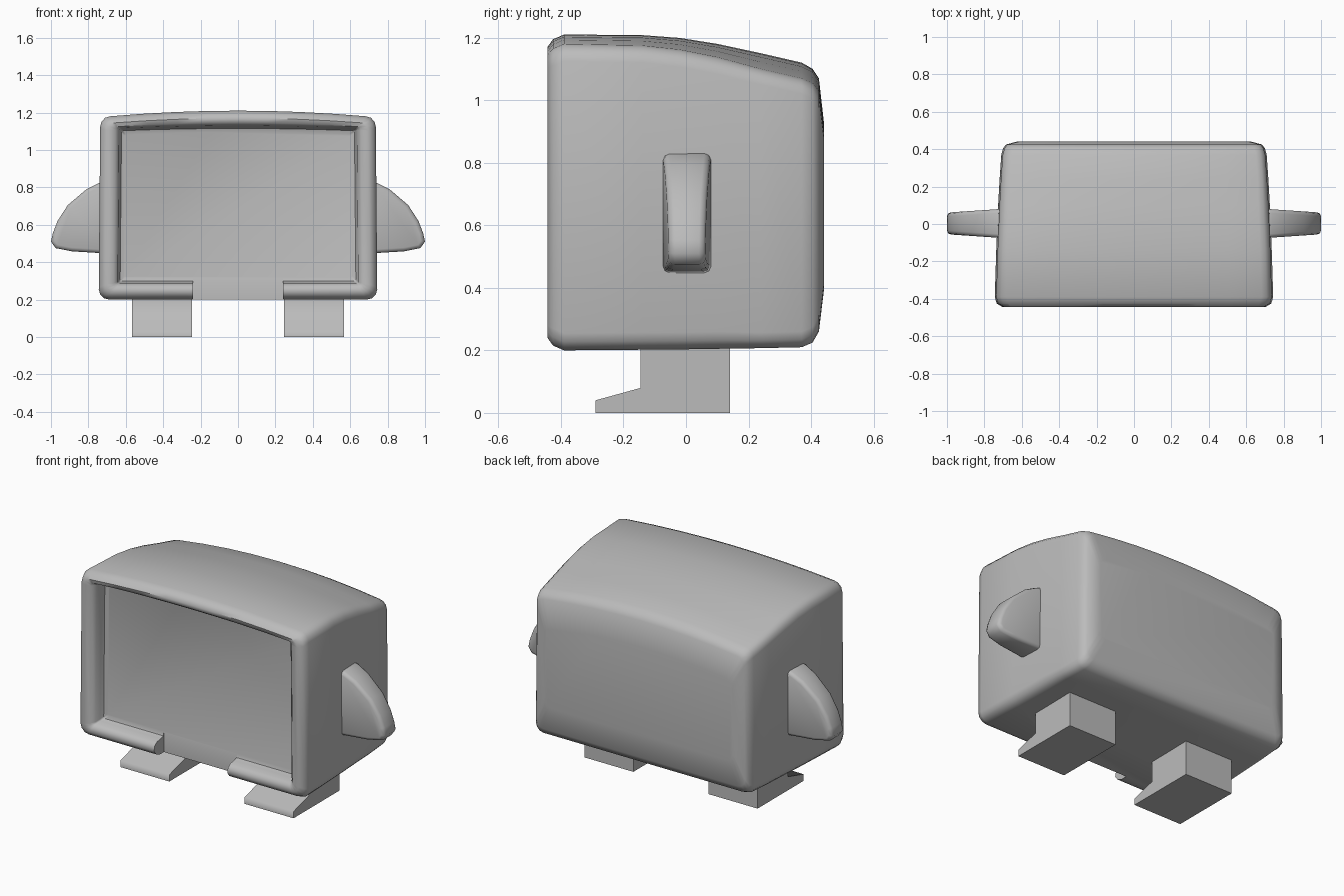
import bpy, bmesh, math

cube = bpy.data.objects.get("Cube")
if cube:
    bpy.data.objects.remove(cube, do_unlink=True)

grey = bpy.data.materials.new("plain_grey")
grey.use_nodes = True
grey.diffuse_color = (0.5, 0.5, 0.5, 1)
grey.node_tree.nodes["Principled BSDF"].inputs["Base Color"].default_value = (0.5, 0.5, 0.5, 1)


def make_object(name, bm):
    bmesh.ops.recalc_face_normals(bm, faces=bm.faces)
    mesh = bpy.data.meshes.new(name)
    bm.to_mesh(mesh)
    bm.free()
    obj = bpy.data.objects.new(name, mesh)
    bpy.context.collection.objects.link(obj)
    mesh.materials.append(grey)
    return obj


def select_only(obj):
    bpy.ops.object.select_all(action="DESELECT")
    bpy.context.view_layer.objects.active = obj
    obj.select_set(True)


def apply_modifier(obj, kind, **settings):
    mod = obj.modifiers.new(kind.title(), kind)
    for key, value in settings.items():
        setattr(mod, key, value)
    select_only(obj)
    bpy.ops.object.modifier_apply(modifier=mod.name)


def smooth(obj, degrees):
    select_only(obj)
    bpy.ops.object.shade_smooth_by_angle(angle=math.radians(degrees))


def section(y, w, z0, z1, r, crown):
    """Rounded rectangle with an arched top edge."""
    pts = []
    for cx, cz, start in ((w - r, z0 + r, -90), (w - r, z1 - crown - r, 0),
                          (r - w, z1 - crown - r, 90), (r - w, z0 + r, 180)):
        for i in range(4):
            a = math.radians(start + 30 * i)
            pts.append((cx + r * math.cos(a), y, cz + r * math.sin(a)))
        if start == 0:
            for i in range(1, 8):
                u = 1 - i / 4
                pts.append(((w - r) * u, y, z1 - crown * u * u))
    # sides lean in slightly towards the top
    return [(x * (1 - 0.012 * (z - z0) / (z1 - z0)), py, z) for x, py, z in pts]


def prism(name, outline, place, thick):
    """Extrude an outline both ways; place maps (a, b, side) to a point."""
    bm = bmesh.new()
    loops = [[bm.verts.new(place(a, b, s * thick)) for a, b in outline] for s in (-1, 1)]
    for loop in loops:
        bm.faces.new(loop)
    n = len(outline)
    for i in range(n):
        j = (i + 1) % n
        bm.faces.new((loops[0][i], loops[0][j], loops[1][j], loops[1][i]))
    return make_object(name, bm)


# Body: outer back, round the front rim, then the shallow recessed panel
rings = [
    (0.442, 0.62, 0.40, 0.92, 0.05, 0.03),
    (0.425, 0.685, 0.26, 1.07, 0.05, 0.04),
    (0.405, 0.70, 0.225, 1.10, 0.05, 0.045),
    (0.37, 0.71, 0.21, 1.12, 0.05, 0.05),
    (0.24, 0.719, 0.207, 1.15, 0.05, 0.05),
    (0.10, 0.727, 0.205, 1.18, 0.055, 0.042),
    (-0.02, 0.732, 0.203, 1.199, 0.055, 0.037),
    (-0.14, 0.737, 0.202, 1.208, 0.055, 0.033),
    (-0.39, 0.745, 0.20, 1.21, 0.055, 0.03),
    (-0.425, 0.735, 0.215, 1.195, 0.055, 0.03),
    (-0.443, 0.705, 0.24, 1.17, 0.04, 0.025),
    (-0.437, 0.665, 0.268, 1.145, 0.02, 0.02),
    (-0.415, 0.643, 0.285, 1.13, 0.01, 0.013),
    (-0.38, 0.638, 0.29, 1.123, 0.01, 0.012),
    (-0.357, 0.63, 0.298, 1.115, 0.01, 0.012),
    (-0.35, 0.61, 0.318, 1.095, 0.01, 0.012),
]
bm = bmesh.new()
loops = [[bm.verts.new(p) for p in section(*ring)] for ring in rings]
for one, two in zip(loops, loops[1:]):
    for i in range(len(one)):
        j = (i + 1) % len(one)
        bm.faces.new((one[i], one[j], two[j], two[i]))
bm.faces.new(loops[0])
bm.faces.new(loops[-1])
body = make_object("body_shell", bm)

# Notch through the lower front lip, back to the panel
bm = bmesh.new()
bmesh.ops.create_cube(bm, size=1)
for v in bm.verts:
    v.co.x *= 0.48
    v.co.y = -0.426 + v.co.y * 0.15
    v.co.z = 0.24 + v.co.z * 0.3
cutter = make_object("notch_cutter", bm)
apply_modifier(body, "BOOLEAN", object=cutter, operation="DIFFERENCE", solver="EXACT")
bpy.data.objects.remove(cutter, do_unlink=True)
smooth(body, 50)

arm_outline = [(0.68, 0.84), (0.74, 0.825), (0.81, 0.79), (0.91, 0.705), (0.965, 0.62),
               (0.99, 0.555), (1.0, 0.51), (0.975, 0.475), (0.89, 0.458), (0.68, 0.445)]
foot_outline = [(0.14, 0), (0.14, 0.23), (-0.145, 0.23), (-0.145, 0.08), (-0.29, 0.04), (-0.29, 0)]

for label, side in (("left", 1), ("right", -1)):
    # Side fin, thinner towards its tip
    arm = prism(label + "_arm", arm_outline,
                lambda x, z, t: (side * x, 0.003 + t * (1.06 - (x - 0.68) * 0.9), z), 0.075)
    apply_modifier(arm, "BEVEL", width=0.02, segments=2, limit_method="ANGLE",
                   angle_limit=math.radians(65))
    smooth(arm, 60)
    # Block foot with a sloping toe
    foot = prism(label + "_foot", foot_outline, lambda y, z, t: (side * 0.407 + t, y, z), 0.16)
    smooth(foot, 80)
